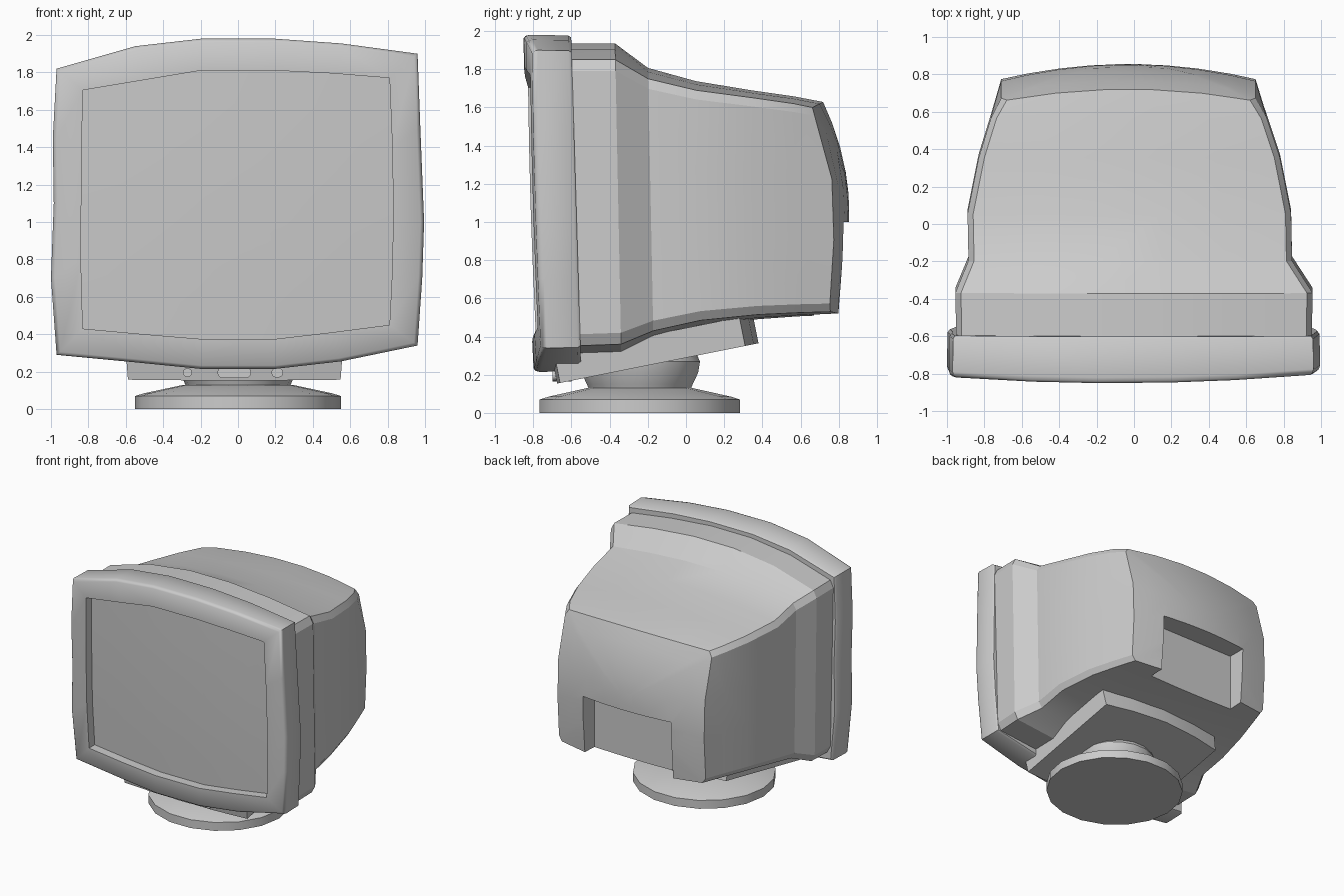
import bpy, bmesh, math

if "Cube" in bpy.data.objects:
    bpy.data.objects.remove(bpy.data.objects["Cube"], do_unlink=True)

grey = bpy.data.materials.new("light_grey_plastic")
grey.use_nodes = True
COLOUR = (0.6, 0.6, 0.6, 1)
grey.diffuse_color = COLOUR
grey.node_tree.nodes["Principled BSDF"].inputs["Base Color"].default_value = COLOUR


def smooth(ob, angle):
    bpy.ops.object.select_all(action='DESELECT')
    ob.select_set(True)
    bpy.context.view_layer.objects.active = ob
    bpy.ops.object.shade_smooth_by_angle(angle=math.radians(angle))


def loft(name, rings, angle=30):
    """Skin a row of equal-sized rings and close both ends."""
    bm = bmesh.new()
    loops = [[bm.verts.new(p) for p in ring] for ring in rings]
    n = len(loops[0])
    for a, b in zip(loops, loops[1:]):
        for i in range(n):
            j = (i + 1) % n
            bm.faces.new((a[i], a[j], b[j], b[i]))
    bm.faces.new(loops[0])
    bm.faces.new(loops[-1])
    bmesh.ops.recalc_face_normals(bm, faces=bm.faces)
    mesh = bpy.data.meshes.new(name)
    bm.to_mesh(mesh)
    bm.free()
    mesh.materials.append(grey)
    ob = bpy.data.objects.new(name, mesh)
    bpy.context.collection.objects.link(ob)
    smooth(ob, angle)
    return ob


def scaled(ring, k, cx, cz):
    return [(cx + (x - cx) * k, cz + (z - cz) * k) for x, z in ring]


# Front frame, bowed forward in the middle, with recessed screen
outer = [(-.97, 1.82), (-.55, 1.94), (-.2, 1.98), (.2, 1.98), (.55, 1.955), (.96, 1.90),
         (.975, 1.5), (.995, 1.0), (.985, .7), (.96, .34),
         (.55, .255), (.2, .215), (-.2, .215), (-.55, .25), (-.97, .29),
         (-1, .7), (-.985, 1.1), (-.99, 1.45)]
inner = [(-.83, 1.705), (-.5, 1.76), (-.2, 1.81), (.2, 1.81), (.5, 1.795), (.81, 1.77),
         (.825, 1.4), (.83, 1.05), (.825, .75), (.81, .45),
         (.5, .41), (.2, .375), (-.2, .375), (-.5, .4), (-.83, .43),
         (-.84, .8), (-.838, 1.1), (-.835, 1.4)]


def frame_front(x, z):
    belly = .012 * math.sin(math.pi * (z - .2) / 1.8)
    return -.80 - .03 * (z - .3) + .04 * x * x + .008 * x - belly


def frame_back(z):
    return -.55 - .03 * (z - .25)


def back_ring(k, offset):
    return [(x, frame_back(z) + offset, z) for x, z in scaled(outer, k, 0, 1.1)]


def front_ring(points, k, offset):
    return [(x, frame_front(x, z) + offset, z) for x, z in scaled(points, k, 0, 1.1)]


loft("screen_frame",
     [back_ring(.985, 0), back_ring(.997, -.015),
      front_ring(outer, 1, .03), front_ring(outer, .994, .01), front_ring(outer, .98, 0),
      front_ring(inner, 1, 0)]
     + [front_ring(inner, k, .075) for k in (1, .75, .5, .25)], angle=50)

# Rear housing
CX, CZ = -.03, 1.1


def section(xl, xr, top, corner, low, bottom, skew):
    """Rounded box outline: crowned top and bottom."""
    pts = []
    steps = [-1, -.6, -.2, .2, .6, 1]
    mid, half = (xl + xr) / 2, (xr - xl) / 2 - .03
    for t in steps:
        lean = skew * (1 - t) / 2 * t * t
        pts.append((mid + half * t, top - (top - corner) * t * t - lean))
    for f in (.04, .35, .65, .96):
        pts.append((xr, corner + (low - corner) * f))
    for t in reversed(steps):
        pts.append((mid + half * t, bottom + (low - bottom) * t * t))
    for f in (.04, .35, .65, .96):
        pts.append((xl, low + (corner - skew - low) * f))
    return pts


def back_y(x, z):
    drop = .4 if z > 1.05 else .1
    return .855 - .17 * (x - CX) ** 2 - drop * (z - 1.05) ** 2


stations = [
    (-.65, -.95, .95, 1.94, 1.85, .35, .29, .07),
    (-.37, -.955, .955, 1.94, 1.85, .36, .30, .07),
    (-.2, -.885, .845, 1.81, 1.75, .43, .38, .03),
    (.05, -.89, .84, 1.74, 1.69, .485, .45, .02),
    (.35, -.83, .78, 1.69, 1.65, .515, .49, .01),
    (.56, -.765, .71, 1.66, 1.62, .525, .505, 0)]
rings = [[(x, s[0] + .02 * (1.85 - z), z) for x, z in section(*s[1:])] for s in stations]
end = section(-.71, .65, 1.63, 1.60, .53, .515, 0)
for k in (1, .8, .55, .3, .1):
    rings.append([(x, back_y(x, z), z) for x, z in scaled(end, k, CX, CZ)])
housing = loft("rear_housing", rings)

# Cable recess cut in the back
bpy.ops.mesh.primitive_cube_add(size=1, location=(-.03, .87, .7))
cutter = bpy.context.object
cutter.name = "recess_cutter"
cutter.scale = (.82, .4, .6)
cutter.hide_render = True
cutter.data.materials.append(grey)
bpy.context.view_layer.update()
cut = housing.modifiers.new("recess", 'BOOLEAN')
cut.operation = 'DIFFERENCE'
cut.solver = 'EXACT'
cut.object = cutter
bpy.context.view_layer.objects.active = housing
bpy.ops.object.modifier_apply(modifier=cut.name)
bpy.data.objects.remove(cutter, do_unlink=True)
smooth(housing, 20)

# Sloped tray under the housing, with a bowed rear edge
plan = [(-.6, -.66), (-.3, -.675), (.26, -.675), (.56, -.66),
        (.56, .31), (.3, .355), (-.02, .38), (-.34, .355), (-.6, .31)]


def tray_ring(widen, lift):
    return [(-.02 + (x + .02) * widen, y - .2 * lift, .155 + .2 * (y + .67) + lift)
            for x, y in plan]


loft("tray", [tray_ring(.98, 0), tray_ring(1, .15)])


# Control buttons on the tray front
def button(name, x, half_width, radius):
    outline = []
    for i in range(16):
        a = 2 * math.pi * (i + .5) / 16
        side = half_width if math.cos(a) > 0 else -half_width
        outline.append((x + side + radius * math.cos(a), .195 + radius * math.sin(a)))
    loft(name, [[(px, y, pz) for px, pz in outline] for y in (-.6, -.7)])


button("left_button", .21, .005, .026)
button("right_button", -.27, 0, .024)
button("power_button", -.02, .06, .03)


# Swivel neck and round foot
def turned(name, profile, sides=18):
    turn = [2 * math.pi * i / sides for i in range(sides)]
    loft(name, [[(r * math.cos(a), -.242 + r * .97 * math.sin(a), z) for a in turn]
                for r, z in profile])


turned("swivel_neck", [(.27, .1), (.29, .15), (.32, .21), (.33, .27), (.3, .33)])
turned("foot", [(.55, 0), (.55, .07), (.5, .085), (.29, .13)])
